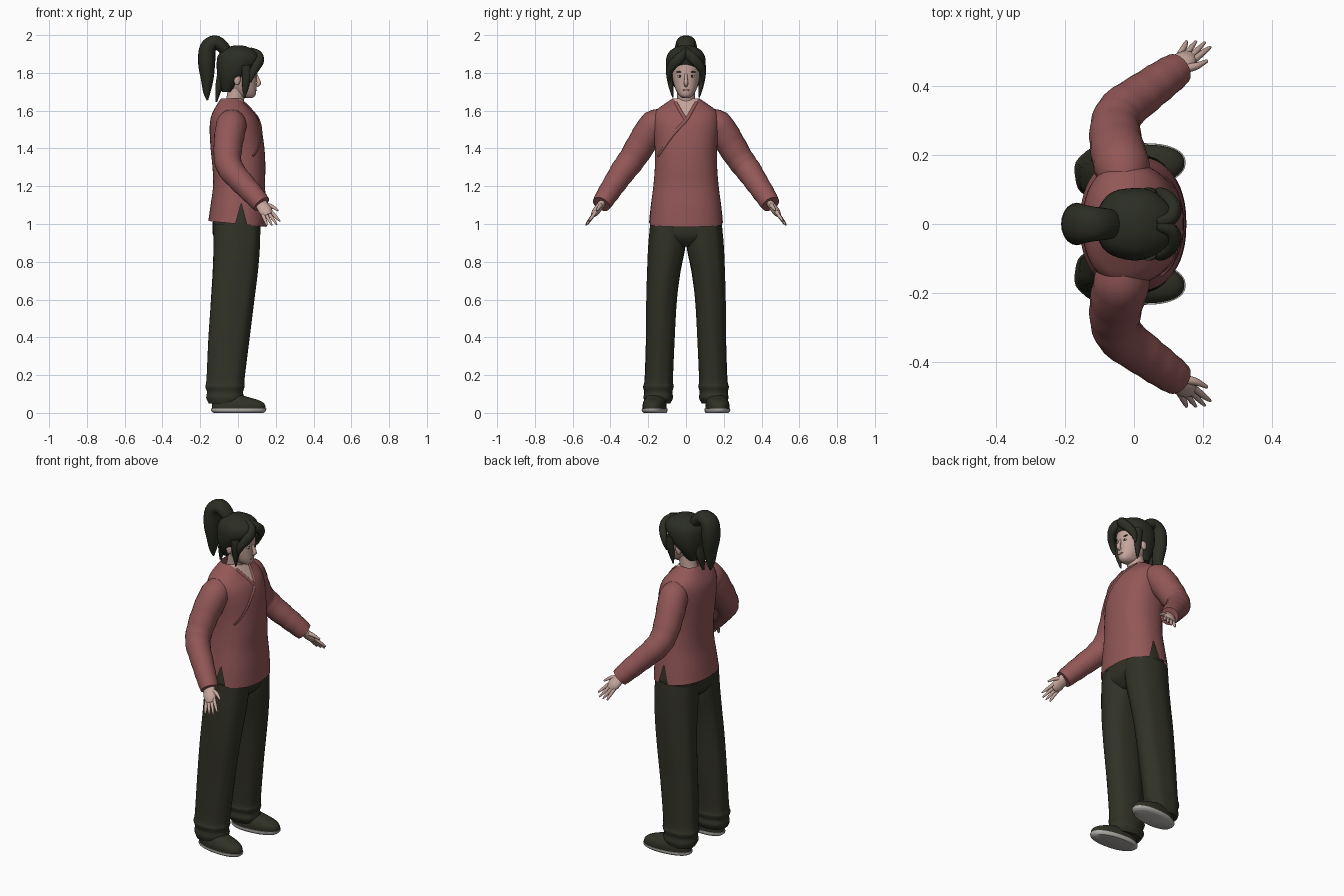
import bpy
import bmesh
import math
from mathutils import Vector
from mathutils.bvhtree import BVHTree

default_cube = bpy.data.objects.get("Cube")
if default_cube:
    bpy.data.objects.remove(default_cube, do_unlink=True)


def material(name, red, green, blue):
    mat = bpy.data.materials.new(name)
    mat.use_nodes = True
    colour = (red, green, blue, 1)
    mat.diffuse_color = colour
    shader = mat.node_tree.nodes["Principled BSDF"]
    shader.inputs["Base Color"].default_value = colour
    shader.inputs["Roughness"].default_value = 0.8
    return mat


red_cloth = material("red_cloth", .29, .095, .095)
dark_cloth = material("dark_cloth", .030, .031, .019)
dark_hair = material("dark_hair", .024, .027, .017)
skin = material("skin", .56, .38, .33)
lip_pink = material("lip_pink", .40, .20, .18)
eye_white = material("eye_white", .6, .57, .54)
sole_grey = material("sole_grey", .42, .41, .39)

SIDES = (("left", 1), ("right", -1))
parts = []


def finish(name, bm, *mats):
    bmesh.ops.recalc_face_normals(bm, faces=bm.faces)
    mesh = bpy.data.meshes.new(name)
    bm.to_mesh(mesh)
    bm.free()
    for mat in mats:
        mesh.materials.append(mat)
    obj = bpy.data.objects.new(name, mesh)
    bpy.context.collection.objects.link(obj)
    parts.append(obj)
    return obj


def smooth_rows(rows, steps=4):
    """Catmull-Rom interpolation through rows of numbers."""
    result = []
    for i in range(len(rows) - 1):
        a, b, c = rows[max(i - 1, 0)], rows[i], rows[i + 1]
        d = rows[min(i + 2, len(rows) - 1)]
        for k in range(steps):
            t = k / steps
            result.append([q + t / 2 * (r - p + t * (2 * p - 5 * q + 4 * r - s
                           + t * (3 * (q - r) + s - p)))
                           for p, q, r, s in zip(a, b, c, d)])
    return result + [list(rows[-1])]


def bridge(rings, capped=True):
    bm = bmesh.new()
    loops = [[bm.verts.new(co) for co in ring] for ring in rings]
    for low, high in zip(loops, loops[1:]):
        for i in range(len(low)):
            bm.faces.new((low[i - 1], low[i], high[i], high[i - 1]))
    if capped:
        bm.faces.new(loops[0])
        bm.faces.new(loops[-1])
    return bm


def loft(rows, power=2.2, folds=0.0, side=1, capped=True, count=36):
    """Stack level sections given as height, back, front, inner, outer."""
    rings = []
    for z, back, front, inner, outer in smooth_rows(rows):
        ring = []
        for i in range(count):
            angle = math.tau * i / count
            c, s = math.cos(angle), math.sin(angle)
            grow = 1 + folds * math.sin(7 * angle + 3 * z)
            u = math.copysign(abs(c) ** (2 / power), c) * grow
            v = math.copysign(abs(s) ** (2 / power), s) * grow
            ring.append(Vector(((back + front + u * (front - back)) / 2,
                                side * (inner + outer + v * (outer - inner)) / 2, z)))
        rings.append(ring)
    return bridge(rings, capped)


def sweep(rows, side=1, reference=(0, 1, 0), widen=1.0, folds=0.0, count=14):
    """Tube through x, y, z, radius rows; widen stretches it along reference."""
    rows = smooth_rows(rows)
    path = [Vector((x, side * y, z)) for x, y, z, r in rows]
    rings = []
    for i, row in enumerate(rows):
        tangent = (path[min(i + 1, len(path) - 1)] - path[max(i - 1, 0)]).normalized()
        wide = Vector(reference)
        wide = (wide - wide.dot(tangent) * tangent).normalized()
        thin = tangent.cross(wide)
        radius = row[3] * (1 + folds * math.sin(2 * i))
        rings.append([path[i] + radius * (widen * math.cos(a) * wide + math.sin(a) * thin)
                      for a in (math.tau * k / count for k in range(count))])
    return bridge(rings)


def ball(name, centre, scale, mat):
    bm = bmesh.new()
    bmesh.ops.create_uvsphere(bm, u_segments=16, v_segments=10, radius=1)
    for vert in bm.verts:
        vert.co = Vector(centre) + Vector(p * q for p, q in zip(vert.co, scale))
    return finish(name, bm, mat)


def symmetric(rows):
    return [(z, back, front, -half, half) for z, back, front, half in rows]


def split(bm, point, normal):
    bmesh.ops.bisect_plane(bm, geom=bm.verts[:] + bm.edges[:] + bm.faces[:],
                           plane_co=point, plane_no=normal, dist=1e-5)


# Tunic with an open neckline and a slit in each side of the hem
tunic = loft(symmetric([
    (1.0, -.157, .152, .197), (1.1, -.145, .15, .186), (1.2, -.132, .143, .173),
    (1.3, -.135, .145, .165), (1.4, -.145, .14, .165), (1.5, -.15, .125, .175),
    (1.56, -.145, .105, .175), (1.6, -.13, .075, .16), (1.635, -.11, .045, .115),
    (1.665, -.09, .02, .07)]), power=2.3, capped=False, count=48)
surface = BVHTree.FromBMesh(tunic)
NECK_Z, NECK_SLOPE = 1.55, 1.73
SLIT_X, SLIT_Z, SLIT_SLOPE = .017, 1.11, .28
for sign in (1, -1):
    split(tunic, (0, 0, NECK_Z), (0, sign * NECK_SLOPE, -1))
    split(tunic, (SLIT_X, 0, SLIT_Z), (sign, 0, SLIT_SLOPE))
slit_faces = []
for face in tunic.faces:
    x, y, z = face.calc_center_median()
    if x > -.035 and z > NECK_Z + NECK_SLOPE * abs(y):
        face.material_index = 1
    if abs(y) > .1 and abs(x - SLIT_X) < SLIT_SLOPE * (SLIT_Z - z):
        slit_faces.append(face)
bmesh.ops.delete(tunic, geom=slit_faces, context="FACES")
for vert in tunic.verts:
    vert.co.z -= .1 * vert.co.x * max(0, SLIT_Z - vert.co.z) / .11
finish("tunic", tunic, red_cloth, skin)


# Raised borders of the crossed front
def border(name, line):
    rows = []
    for y, z in smooth_rows(line):
        hit = surface.ray_cast(Vector((1, y, z)), Vector((-1, 0, 0)))[0]
        if hit:
            rows.append((hit.x, y, z, .006))
    finish(name, sweep(rows, widen=1.5, count=8), red_cloth)


border("front_overlap", [(.055, 1.645), (.03, 1.6), (0, 1.55), (-.055, 1.49),
                         (-.1, 1.43), (-.145, 1.36)])
border("collar_edge", [(-.055, 1.645), (-.03, 1.6), (0, 1.55)])

# Trousers
finish("trouser_seat", loft(symmetric([
    (.88, -.08, .07, .06), (.93, -.128, .113, .165), (1.0, -.135, .12, .184),
    (1.13, -.115, .115, .155)]), power=2.4), dark_cloth)
LEG = [(.05, -.155, .015, .085, .218), (.08, -.168, .03, .07, .226),
       (.11, -.164, .026, .074, .222), (.14, -.173, .034, .066, .228),
       (.18, -.167, .034, .07, .22), (.4, -.158, .06, .06, .212),
       (.6, -.145, .085, .048, .21), (.75, -.135, .104, .028, .205),
       (.88, -.13, .115, .002, .199), (1.0, -.13, .118, -.005, .188)]
SOLE = [(0, -.13, .135, .105, .222), (.01, -.142, .147, .1, .232),
        (.022, -.142, .15, .1, .232)]
SHOE = [(.02, -.138, .146, .104, .228), (.045, -.138, .142, .104, .228),
        (.065, -.135, .115, .108, .222), (.085, -.13, .05, .115, .212),
        (.1, -.12, .0, .12, .2)]
for label, side in SIDES:
    finish(label + "_trouser_leg", loft(LEG, 2.3, .018, side), dark_cloth)
    # Slippers, toes turned slightly out
    for part, rows, mat in (("_sole", SOLE, sole_grey), ("_shoe", SHOE, dark_cloth)):
        bm = loft(rows, side=side)
        for vert in bm.verts:
            vert.co.y += side * .08 * vert.co.x
        finish(label + part, bm, mat)

# Sleeves and hands
SLEEVE = [(-.03, .1, 1.55, .06), (-.035, .165, 1.525, .08), (-.05, .225, 1.44, .078),
          (-.055, .285, 1.345, .072), (-.035, .33, 1.285, .068),
          (.03, .38, 1.21, .061), (.085, .42, 1.15, .056), (.125, .448, 1.105, .05)]
wrist = Vector((.12, .445, 1.11))
along = Vector((.457, .523, -.72))
across = Vector((.89, -.27, .37))


def hand_row(distance, offset, radius):
    return (*(wrist + along * distance + across * offset), radius)


for label, side in SIDES:
    finish(label + "_sleeve", sweep(SLEEVE, side, (1, 0, 0), folds=.02, count=24), red_cloth)
    palm = [hand_row(-.02, 0, .02), hand_row(.025, 0, .02),
            hand_row(.06, 0, .021), hand_row(.088, 0, .013)]
    finish(label + "_palm", sweep(palm, side, across * Vector((1, side, 1)), 1.7), skin)
    for i, finger in enumerate(("little", "ring", "middle", "index")):
        spread = i - 1.5
        reach = .165 - .012 * abs(spread - .3)
        rows = [hand_row(.07, spread * .016, .01), hand_row(.12, spread * .021, .0085),
                hand_row(reach, spread * .025, .004)]
        finish(label + "_" + finger + "_finger", sweep(rows, side, (1, 0, 0), count=8), skin)
    thumb = [hand_row(.02, .015, .014), hand_row(.045, .042, .011), hand_row(.085, .06, .005)]
    finish(label + "_thumb", sweep(thumb, side, (0, 0, 1), count=8), skin)

# Neck, head and face
finish("neck", sweep([(-.03, 0, 1.58, .05), (-.015, 0, 1.66, .047), (0, 0, 1.74, .05)],
                     count=24), skin)
finish("head", loft(symmetric([
    (1.667, .03, .075, .018), (1.68, -.01, .092, .036), (1.71, -.04, .097, .054),
    (1.75, -.07, .098, .067), (1.8, -.085, .1, .074), (1.85, -.09, .1, .076),
    (1.9, -.08, .085, .065), (1.93, -.04, .05, .03)])), skin)
finish("nose", sweep([(.093, 0, 1.8, .007), (.103, 0, 1.77, .009),
                      (.111, 0, 1.745, .012), (.096, 0, 1.732, .008)], count=10), skin)
ball("lips", (.093, 0, 1.708), (.007, .019, .006), lip_pink)
for label, side in SIDES:
    ball(label + "_eye", (.091, side * .032, 1.782), (.005, .014, .006), eye_white)
    ball(label + "_iris", (.094, side * .031, 1.782), (.004, .006, .006), dark_hair)
    ball(label + "_eyebrow", (.091, side * .034, 1.805), (.006, .018, .004), dark_hair)
    ball(label + "_ear", (-.005, side * .078, 1.765), (.018, .01, .03), skin)

# Hair: cap, swept fringe, side locks and a high ponytail
finish("hair_cap", loft(symmetric([
    (1.7, -.085, -.03, .045), (1.75, -.1, .02, .076), (1.8, -.11, .065, .097),
    (1.85, -.112, .105, .105), (1.89, -.106, .112, .1), (1.92, -.08, .085, .08),
    (1.94, -.04, .045, .045), (1.946, -.01, .015, .015)]), folds=.012), dark_hair)
FRINGE = [(.06, .005, 1.915, .018), (.103, .016, 1.895, .022), (.115, .045, 1.868, .023),
          (.098, .075, 1.835, .021), (.075, .09, 1.795, .016), (.065, .088, 1.75, .004)]
LOCK = [(.04, .088, 1.84, .018), (.045, .088, 1.79, .017), (.04, .08, 1.73, .013),
        (.035, .07, 1.67, .003)]
for label, side in SIDES:
    finish(label + "_fringe", sweep(FRINGE, side, (0, 0, 1), 1.2), dark_hair)
    finish(label + "_side_lock", sweep(LOCK, side, (1, 0, 0), 1.4), dark_hair)
finish("ponytail", sweep([
    (-.055, 0, 1.9, .03), (-.083, 0, 1.94, .034), (-.122, 0, 1.961, .038),
    (-.16, 0, 1.93, .044), (-.166, 0, 1.85, .045), (-.163, 0, 1.77, .034),
    (-.165, 0, 1.7, .02), (-.162, 0, 1.655, .004)], widen=1.35, count=20), dark_hair)
finish("nape_strand", sweep([(-.085, 0, 1.8, .024), (-.1, 0, 1.73, .02),
                             (-.115, 0, 1.645, .004)], widen=1.8), dark_hair)

# Smooth shading with sharp edges kept
bpy.ops.object.select_all(action="DESELECT")
for obj in parts:
    obj.select_set(True)
bpy.context.view_layer.objects.active = parts[0]
bpy.ops.object.shade_smooth_by_angle(angle=math.radians(45))
